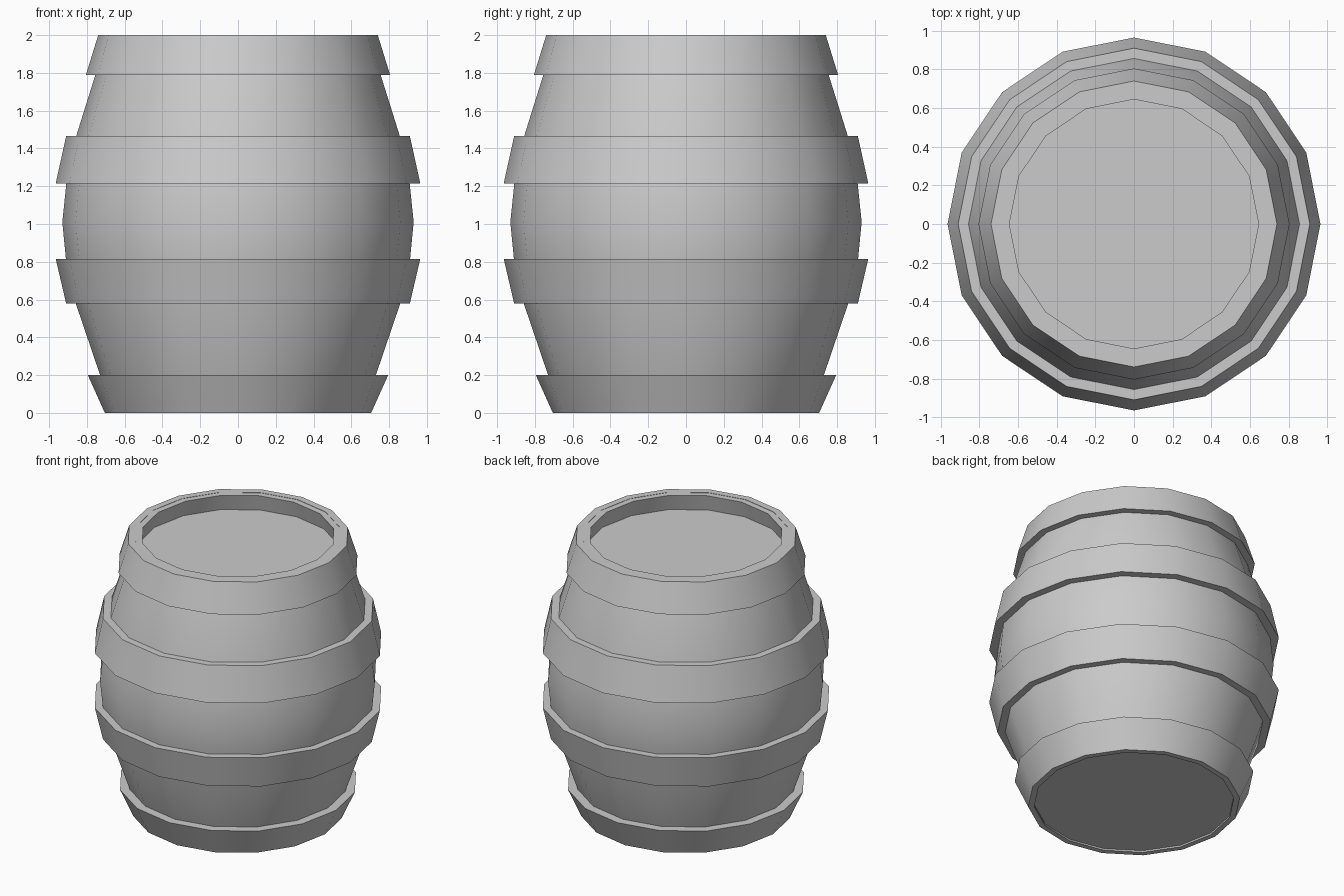
import bpy, bmesh
from math import cos, sin, tau, radians

if "Cube" in bpy.data.objects:
    bpy.data.objects.remove(bpy.data.objects["Cube"])

SIDES = 16


def lathe(name, profile, ring=False):
    """Revolve (radius, z) points; close the profile as a ring or cap both ends."""
    bm = bmesh.new()
    loops = [[bm.verts.new((r * cos(tau * i / SIDES), r * sin(tau * i / SIDES), z))
              for i in range(SIDES)] for r, z in profile]
    pairs = list(zip(loops, loops[1:]))
    if ring:
        pairs.append((loops[-1], loops[0]))
    else:
        bm.faces.new(loops[0])
        bm.faces.new(loops[-1])
    for a, b in pairs:
        for i in range(SIDES):
            j = (i + 1) % SIDES
            bm.faces.new((a[i], a[j], b[j], b[i]))
    bmesh.ops.recalc_face_normals(bm, faces=bm.faces)
    mesh = bpy.data.meshes.new(name)
    bm.to_mesh(mesh)
    bm.free()
    obj = bpy.data.objects.new(name, mesh)
    bpy.context.collection.objects.link(obj)
    bpy.ops.object.select_all(action='DESELECT')
    obj.select_set(True)
    bpy.context.view_layer.objects.active = obj
    bpy.ops.object.shade_smooth_by_angle(angle=radians(30))
    return obj


# Bulging wooden body with a raised rim and recessed lid
lathe("barrel_body", [(0.665, 0.012), (0.73, 0.20), (0.90, 0.70), (0.93, 1.01),
                      (0.896, 1.34), (0.755, 1.79), (0.69, 1.998),
                      (0.645, 1.998), (0.675, 1.88)])

# Four flared hoops: outer bottom, outer top, inner top, inner bottom
hoops = {
    "bottom_hoop": [(0.705, 0.0), (0.795, 0.20), (0.72, 0.20), (0.665, 0.0)],
    "lower_hoop": [(0.91, 0.58), (0.965, 0.815), (0.90, 0.815), (0.85, 0.58)],
    "upper_hoop": [(0.965, 1.215), (0.91, 1.465), (0.85, 1.465), (0.90, 1.215)],
    "top_hoop": [(0.805, 1.79), (0.74, 2.0), (0.69, 2.0), (0.75, 1.79)],
}
for name, section in hoops.items():
    lathe(name, section, ring=True)
